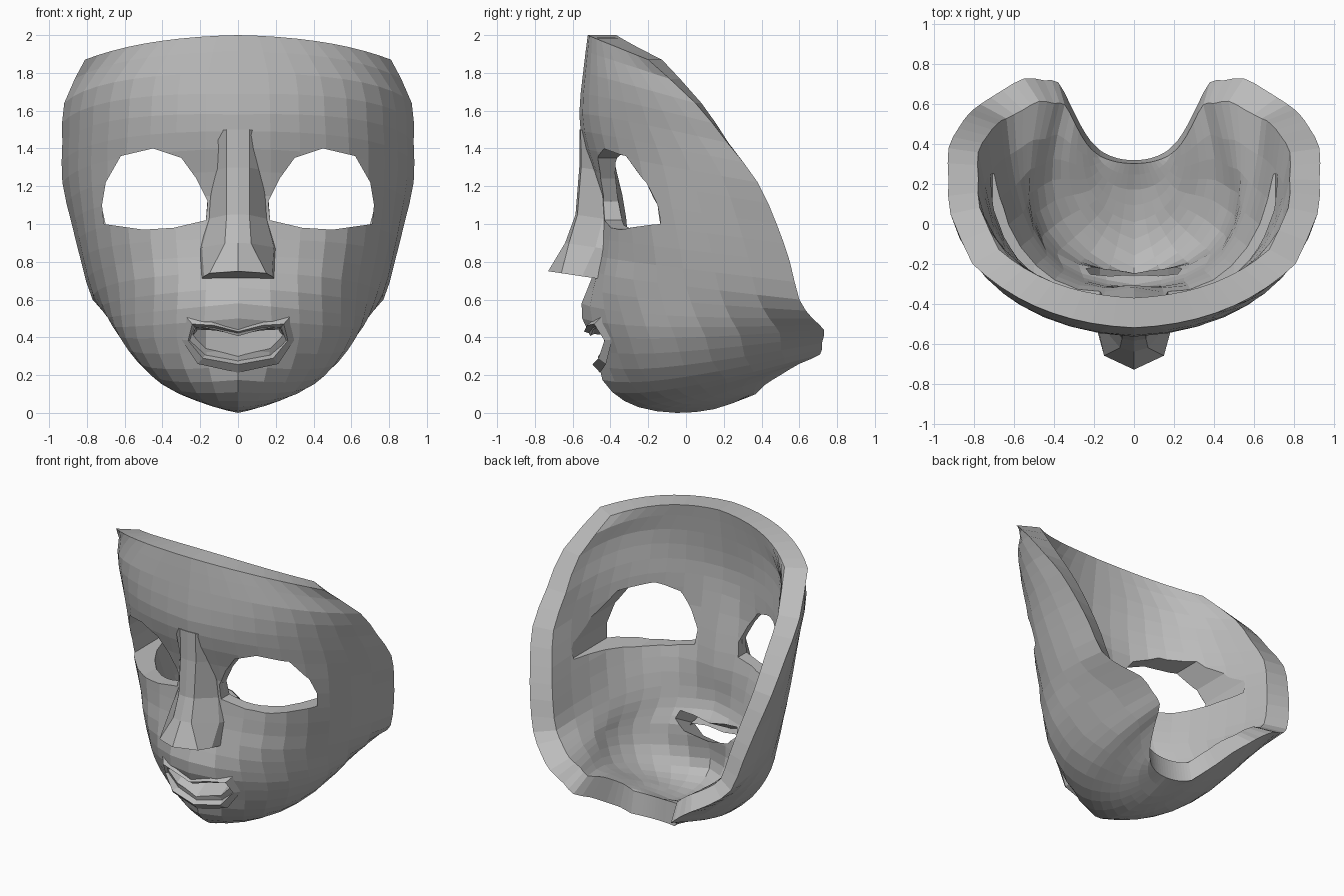
import bpy, bmesh, math
from mathutils import Vector

cube = bpy.data.objects.get("Cube")
if cube:
    bpy.data.objects.remove(cube, do_unlink=True)

grey = bpy.data.materials.new("plain_grey")
grey.use_nodes = True
tone = (0.5, 0.5, 0.5, 1)
grey.diffuse_color = tone
grey.node_tree.nodes["Principled BSDF"].inputs["Base Color"].default_value = tone


def make_object(name, verts, faces):
    mesh = bpy.data.meshes.new(name)
    mesh.from_pydata([tuple(v) for v in verts], [], faces)
    bm = bmesh.new()
    bm.from_mesh(mesh)
    bmesh.ops.recalc_face_normals(bm, faces=bm.faces)
    bm.to_mesh(mesh)
    bm.free()
    mesh.materials.append(grey)
    obj = bpy.data.objects.new(name, mesh)
    bpy.context.collection.objects.link(obj)
    return obj


def grid_faces(rows, cols, wrap=False):
    faces = []
    for i in range(rows - 1):
        for j in range(cols if wrap else cols - 1):
            k = (j + 1) % cols
            faces.append((i * cols + j, i * cols + k,
                          (i + 1) * cols + k, (i + 1) * cols + j))
    return faces


def prism(name, outline, y0, y1, drop=0, rise=0):
    """Closed cutter: an (x, z) outline pushed along y, climbing as it goes."""
    n = len(outline)
    verts = [(x, y0, z - drop) for x, z in outline]
    verts += [(x, y1, z - drop + rise) for x, z in outline]
    faces = grid_faces(2, n, True) + [tuple(range(n)), tuple(range(n, 2 * n))]
    obj = make_object(name, verts, faces)
    obj.hide_render = True
    return obj


def smooth_rows(rows):
    """Add one spline midpoint between neighbouring rows."""
    out = []
    for i in range(len(rows) - 1):
        a, b, c, d = (rows[max(i - 1, 0)], rows[i], rows[i + 1],
                      rows[min(i + 2, len(rows) - 1)])
        out.append(b)
        out.append([(9 * (q + r) - p - s) / 16 for p, q, r, s in zip(a, b, c, d)])
    return out + [rows[-1]]


def bump(p, x, z, wide, high):
    """Soft spot on both sides of the front, fading with distance."""
    if p.y > .1:
        return 0
    return math.exp(-((abs(p.x) - x) / wide) ** 2 - ((p.z - z) / high) ** 2)


def relief(p):
    """Sunken sockets, muzzle, cheek folds and chin."""
    shift = (.05 * bump(p, .3, 1.15, .2, .22) - .055 * bump(p, 0, .5, .26, .16)
             - .025 * bump(p, .45, .68, .2, .08) - .035 * bump(p, 0, .2, .18, .08))
    return p + Vector((0, shift, 0))


def inside(p):
    """Matching point on the inner face: thin at the eyes, thick at the mouth."""
    depth = .15 - .06 * bump(p, .4, 1.15, .35, .25) + .1 * bump(p, 0, .42, .4, .22)
    w = min(max((p.z - .1) / .6, 0), 1)
    target = Vector((p.x * (1 - w), .25, max(p.z, .7)))
    return p + (target - p).normalized() * depth


# Shell: each row is centre (y, z), bend point (x, y, z), rim point (x, y, z)
rows = [
    (-.52, 2, .5, -.5, 1.99, .81, -.2, 1.87),
    (-.545, 1.8, .75, -.52, 1.8, .92, .05, 1.64),
    (-.565, 1.58, .8, -.53, 1.6, .93, .22, 1.43),
    (-.54, 1.4, .82, -.52, 1.38, .93, .38, 1.22),
    (-.47, 1.15, .84, -.53, 1.15, .88, .48, 1),
    (-.45, .92, .83, -.51, .92, .83, .55, .8),
    (-.48, .75, .8, -.47, .72, .77, .6, .6),
    (-.51, .58, .84, -.42, .5, .66, .67, .5),
    (-.47, .42, .86, -.38, .36, .55, .73, .44),
    (-.43, .25, .75, -.3, .18, .45, .72, .37),
    (-.38, .11, .58, -.15, .07, .38, .71, .31),
    (-.25, .03, .42, -.05, .05, .32, .6, .26),
    (-.05, 0, .27, 0, .05, .27, .5, .2),
    (.15, .02, .18, .15, .05, .22, .42, .15),
    (.32, .08, .1, .32, .08, .17, .37, .1),
]
rows = smooth_rows(rows)
half = 9
cols = 2 * half + 1
points = []
for r in rows:
    a, b, c = Vector((0, r[0], r[1])), Vector(r[2:5]), Vector(r[5:8])
    for j in range(-half, half + 1):
        t = abs(j) / half
        p = a * (1 - t) ** 2 + b * 2 * t * (1 - t) + c * t * t
        p.x *= 1 if j >= 0 else -1
        points.append(p)
n = len(points)
outer = grid_faces(len(rows), cols)
faces = outer + [tuple(n + i for i in reversed(f)) for f in outer]
# Rim band joining the outer and inner faces
border = list(range(cols)) + [i * cols + cols - 1 for i in range(1, len(rows))]
border += list(range(n - 2, n - cols - 1, -1))
border += [i * cols for i in range(len(rows) - 2, 0, -1)]
for a, b in zip(border, border[1:] + border[:1]):
    faces.append((a, b, b + n, a + n))
shell = make_object("mask_shell", [relief(p) for p in points]
                    + [inside(p) for p in points], faces)

# Openings: two eyes and a mouth that climbs inwards
eye = [(.17, 1.02), (.16, 1.12), (.22, 1.24), (.3, 1.35), (.45, 1.4), (.62, 1.36),
       (.7, 1.22), (.72, 1.1), (.71, 1), (.5, .97), (.34, .98)]
lip_half = [(0, .415), (.12, .44), (.22, .445), (.24, .38), (.17, .31), (0, .285)]
mouth = lip_half + [(-x, z) for x, z in lip_half[-2:0:-1]]
cutters = [prism("left_eye_cutter", eye, -1, .25),
           prism("right_eye_cutter", [(-x, z) for x, z in eye], -1, .25),
           prism("mouth_cutter", mouth, -.65, 0, .085, .35)]
for c in cutters:
    cut = shell.modifiers.new(c.name, "BOOLEAN")
    cut.operation = "DIFFERENCE"
    cut.solver = "EXACT"
    cut.object = c
bpy.context.view_layer.update()
done = bpy.data.meshes.new_from_object(
    shell.evaluated_get(bpy.context.evaluated_depsgraph_get()))
shell.modifiers.clear()
shell.data = done
for c in cutters:
    bpy.data.objects.remove(c, do_unlink=True)

# Nose: z, centre y, ridge x and y, wing x and y, back y
sections = [(1.5, -.563, .06, -.558, .12, -.53, -.47),
            (1.3, -.565, .06, -.555, .13, -.46, -.42),
            (1.05, -.585, .06, -.575, .15, -.44, -.38),
            (.9, -.64, .07, -.62, .19, -.48, -.38),
            (.75, -.73, .15, -.66, .18, -.55, -.4)]
verts = []
for z, yc, rx, ry, wx, wy, by in sections:
    side = [(x, y, z - .15 * (y - yc)) for x, y in
            ((rx, ry), (wx, wy), (wx + .02, by))]
    verts += [(-x, y, h) for x, y, h in reversed(side)] + [(0, yc, z)] + side
ring = 7
faces = grid_faces(len(sections), ring, True)
faces += [tuple(range(ring)), tuple(range(len(verts) - ring, len(verts)))]
make_object("nose", verts, faces)

# Lips: rings around the mouth, from inside the opening out to the cheeks
verts = []
for scale, out in ((.97, -.42), (1.04, -.5), (1.2, -.54), (1.5, -.5)):
    for x, z in mouth:
        lower = .045 if z < .4 else 0
        verts.append((x * (1 + (scale - 1) * .5), out + lower + 1.1 * x * x,
                      .37 + (z - .37) * (1 + (scale - 1) * 1.7)))
make_object("lips", verts, grid_faces(4, len(mouth), True))
